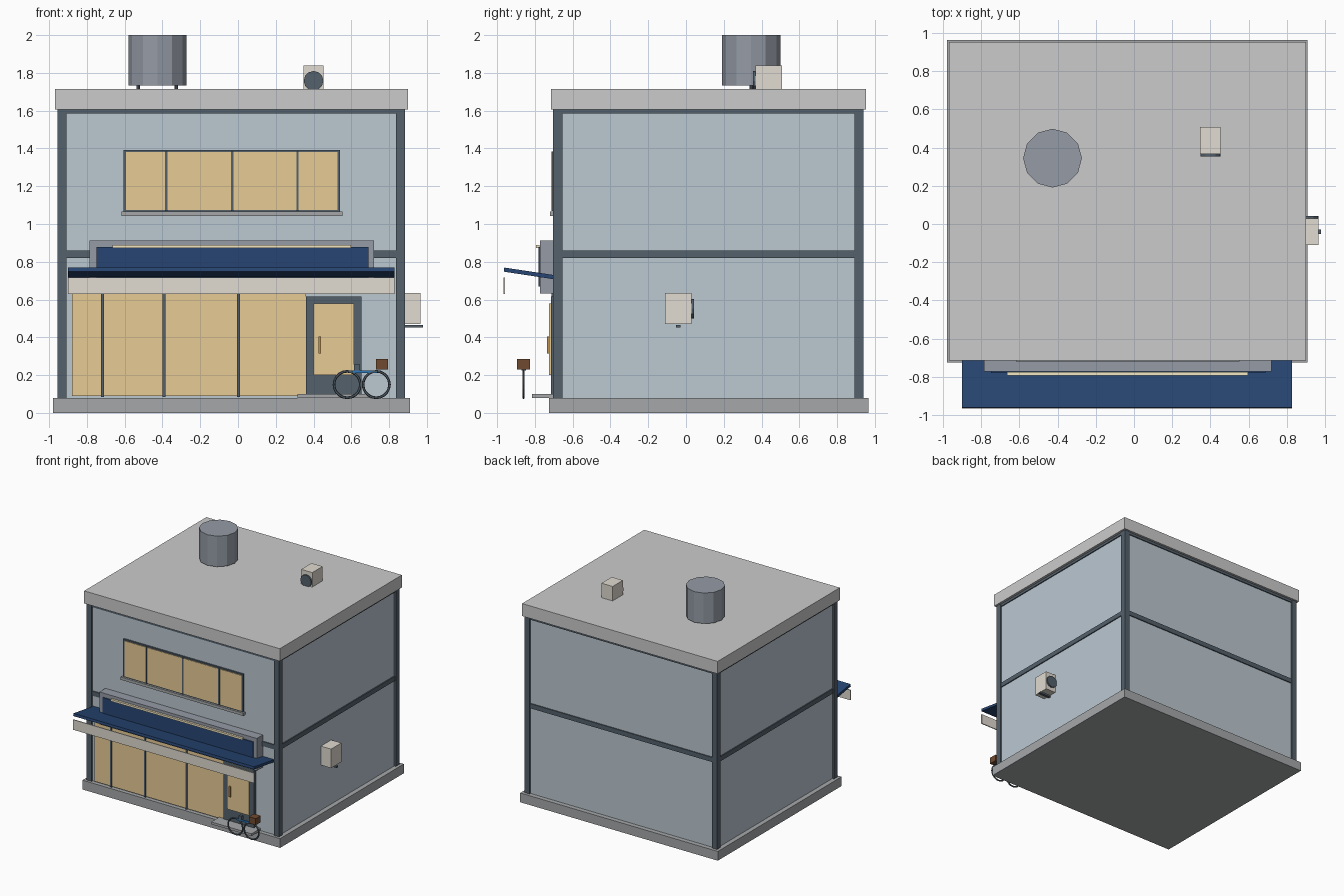
import bpy
import math

def material(name, r, g, b):
    m = bpy.data.materials.new(name)
    m.diffuse_color = (r, g, b, 1)
    return m

WALL = material("pale_blue_wall", 0.50, 0.58, 0.64)
DARK = material("dark_slate", 0.09, 0.12, 0.15)
GLASS = material("warm_glass", 0.80, 0.60, 0.30)
NAVY = material("navy", 0.02, 0.06, 0.17)
CREAM = material("cream", 0.75, 0.71, 0.64)
LAMP = material("lamp", 0.90, 0.80, 0.55)
STEEL = material("steel", 0.30, 0.33, 0.38)
STONE = material("stone", 0.38, 0.39, 0.40)
WOOD = material("brown", 0.16, 0.07, 0.03)
BRASS = material("brass", 0.50, 0.28, 0.08)
BLUE = material("bike_blue", 0.03, 0.20, 0.50)

def finish(name, mat):
    o = bpy.context.object
    o.name = name
    if mat:
        o.data.materials.append(mat)
    return o

def box(name, x0, x1, y0, y1, z0, z1, mat=None):
    bpy.ops.mesh.primitive_cube_add(size=1, location=((x0+x1)/2, (y0+y1)/2, (z0+z1)/2))
    o = finish(name, mat)
    o.scale = (x1-x0, y1-y0, z1-z0)
    return o

def cyl(name, loc, r, depth, mat=None, rot=(0, 0, 0), n=12):
    bpy.ops.mesh.primitive_cylinder_add(vertices=n, radius=r, depth=depth, location=loc, rotation=rot)
    return finish(name, mat)

# Base, walls, roof slab
box("plinth", -0.98, 0.91, -0.725, 0.965, 0, 0.08, STONE)
box("walls", -0.94, 0.87, -0.69, 0.925, 0.08, 1.61, WALL)
box("roof_slab", -0.97, 0.90, -0.715, 0.953, 1.607, 1.715)

# Corner posts and horizontal bands around the building
for x in (-0.955, 0.837):
    for y in (-0.703, 0.891):
        box("corner_post", x, x+0.048, y, y+0.048, 0.08, 1.607, DARK)
for z0, z1 in ((0.82, 0.86), (1.585, 1.607)):
    box("band", -0.949, 0.879, -0.698, 0.934, z0, z1, DARK)

# Upper window
box("window_frame", -0.605, 0.54, -0.703, -0.68, 1.06, 1.393, DARK)
box("window_glass", -0.592, 0.528, -0.707, -0.69, 1.075, 1.381, GLASS)
for x in (-0.38, -0.03, 0.315):
    box("window_mullion", x-0.006, x+0.006, -0.712, -0.69, 1.07, 1.385, DARK)
box("window_sill", -0.617, 0.553, -0.72, -0.68, 1.043, 1.067, STONE)

# Shop front
box("shop_glass", -0.88, 0.36, -0.705, -0.68, 0.09, 0.64, GLASS)
for x in (-0.717, -0.393, 0.003):
    box("shop_mullion", x-0.008, x+0.008, -0.713, -0.68, 0.085, 0.64, DARK)

# Door with handle and step
box("door", 0.36, 0.653, -0.715, -0.68, 0.095, 0.617, DARK)
box("door_glass", 0.40, 0.613, -0.724, -0.70, 0.20, 0.58, GLASS)
box("door_handle", 0.425, 0.44, -0.735, -0.72, 0.315, 0.405, BRASS)
box("door_step", 0.315, 0.70, -0.815, -0.69, 0.08, 0.10, STONE)

# Blank sign box with light bar
box("sign_box", -0.785, 0.72, -0.772, -0.68, 0.633, 0.913, STEEL)
box("sign_panel", -0.75, 0.69, -0.78, -0.76, 0.67, 0.877, NAVY)
box("sign_light", -0.665, 0.597, -0.793, -0.775, 0.873, 0.89, LAMP)

# Tilted awning and hanging valance
awning = box("awning", -0.90, 0.828, -0.965, -0.69, 0.727, 0.749, NAVY)
awning.rotation_euler.x = -math.atan2(0.04, 0.265)
box("valance", -0.90, 0.828, -0.967, -0.959, 0.63, 0.717, CREAM)

# Air conditioners: side = direction along y that the fan faces
def air_conditioner(x, y, z, side):
    box("air_conditioner", x-0.053, x+0.053, y-0.07, y+0.07, z-0.082, z+0.082, CREAM)
    cyl("fan", (x, y+side*0.073, z), 0.052, 0.02, DARK, (math.pi/2, 0, 0))

air_conditioner(0.914, -0.04, 0.552, 1)
box("ac_bracket", 0.86, 0.979, -0.053, -0.03, 0.452, 0.466, DARK)
air_conditioner(0.40, 0.437, 1.758, -1)

# Rooftop water tank
cyl("water_tank", (-0.427, 0.345, 1.867), 0.154, 0.265, STEEL)
for x in (-0.528, -0.327):
    cyl("tank_leg", (x, 0.345, 1.72), 0.009, 0.05, DARK, n=8)

# Bicycle
for x in (0.578, 0.732):
    bpy.ops.mesh.primitive_torus_add(major_radius=0.07, minor_radius=0.007,
                                     major_segments=20, minor_segments=6,
                                     location=(x, -0.86, 0.15), rotation=(math.pi/2, 0, 0))
    finish("bicycle_wheel", DARK)
box("bicycle_frame", 0.585, 0.735, -0.866, -0.854, 0.211, 0.225, BLUE)
box("bicycle_saddle", 0.615, 0.645, -0.872, -0.848, 0.225, 0.257, DARK)
box("bicycle_basket", 0.73, 0.795, -0.894, -0.826, 0.23, 0.286, WOOD)
